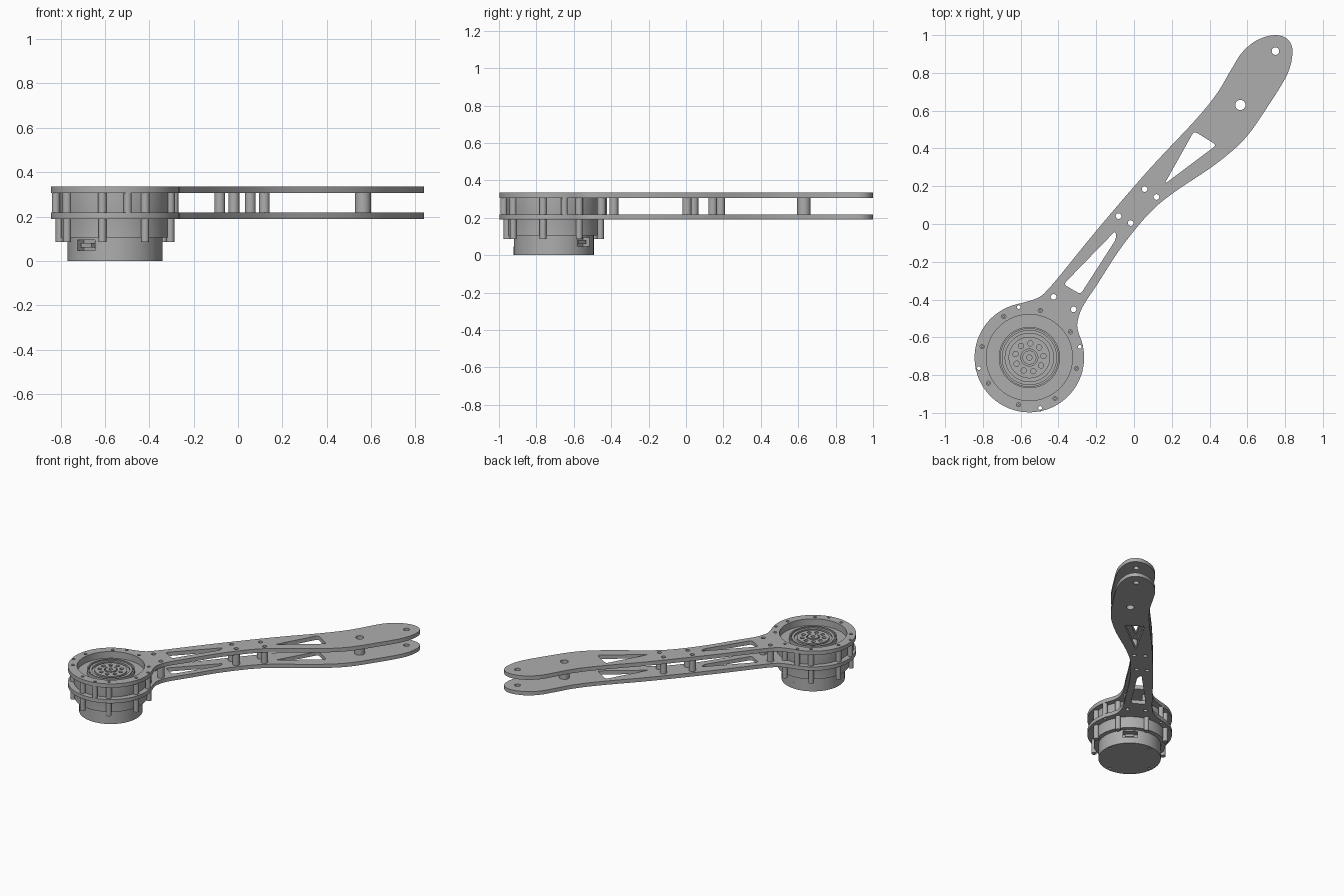
import bpy
import bmesh
from math import cos, sin, pi, radians
from mathutils import Vector, Matrix

cube = bpy.data.objects.get("Cube")
if cube:
    bpy.data.objects.remove(cube)

metal = bpy.data.materials.new("grey metal")
metal.use_nodes = True
grey = (0.42, 0.42, 0.42, 1)
metal.diffuse_color = grey
metal.node_tree.nodes["Principled BSDF"].inputs["Base Color"].default_value = grey

HUB = Vector((-0.554, -0.707))
ARM_ANGLE = radians(51)
LOW, LOW_TOP, HIGH, HIGH_TOP = 0.19, 0.218, 0.306, 0.335


def polar(radius, angle, centre=HUB):
    return centre + radius * Vector((cos(angle), sin(angle)))


def circle(centre, radius, sides=24):
    return [polar(radius, 2 * pi * i / sides, centre) for i in range(sides)]


def ring_points(radius, count, start):
    return [polar(radius, radians(start) + 2 * pi * i / count) for i in range(count)]


def finish(name, mesh):
    mesh.materials.clear()
    mesh.materials.append(metal)
    obj = bpy.data.objects.new(name, mesh)
    bpy.context.collection.objects.link(obj)
    bpy.ops.object.select_all(action="DESELECT")
    obj.select_set(True)
    bpy.context.view_layer.objects.active = obj
    bpy.ops.object.shade_smooth_by_angle(angle=radians(35))
    return obj


def extrude(name, loops, bottom, top):
    """Fill the first loop, leave the other loops as holes, give it height."""
    curve = bpy.data.curves.new(name + " outline", "CURVE")
    curve.dimensions = "2D"
    curve.fill_mode = "BOTH"
    curve.extrude = (top - bottom) / 2
    for loop in loops:
        spline = curve.splines.new("POLY")
        spline.points.add(len(loop) - 1)
        for point, co in zip(spline.points, loop):
            point.co = (co.x, co.y, 0, 1)
        spline.use_cyclic_u = True
    temp = bpy.data.objects.new(name + " outline", curve)
    bpy.context.collection.objects.link(temp)
    graph = bpy.context.evaluated_depsgraph_get()
    mesh = bpy.data.meshes.new_from_object(temp.evaluated_get(graph))
    bpy.data.objects.remove(temp)
    bm = bmesh.new()
    bm.from_mesh(mesh)
    bmesh.ops.remove_doubles(bm, verts=bm.verts, dist=0.00001)
    bmesh.ops.translate(bm, verts=bm.verts, vec=(0, 0, (top + bottom) / 2))
    bmesh.ops.recalc_face_normals(bm, faces=bm.faces)
    bm.to_mesh(mesh)
    bm.free()
    return finish(name, mesh)


def lathe(name, profile, sides=96):
    bm = bmesh.new()
    verts = [bm.verts.new((r, 0, z)) for r, z in profile]
    edges = [bm.edges.new(pair) for pair in zip(verts, verts[1:])]
    bmesh.ops.spin(bm, geom=verts + edges, axis=(0, 0, 1), cent=(0, 0, 0),
                   angle=2 * pi, steps=sides, use_merge=True)
    bmesh.ops.remove_doubles(bm, verts=bm.verts, dist=0.0001)
    bmesh.ops.recalc_face_normals(bm, faces=bm.faces)
    bmesh.ops.translate(bm, verts=bm.verts, vec=HUB.to_3d())
    mesh = bpy.data.meshes.new(name)
    bm.to_mesh(mesh)
    bm.free()
    return finish(name, mesh)


def smooth_path(points, steps=6):
    """Run a smooth path through all points but the two end guides."""
    path = []
    for a, b, c, d in zip(points, points[1:], points[2:], points[3:]):
        for i in range(steps):
            t = i / steps
            path.append(0.5 * (2 * b + (c - a) * t + (2 * a - 5 * b + 4 * c - d) * t ** 2
                               + (3 * b - a - 3 * c + d) * t ** 3))
    return path


def rounded(corners, radius=0.02, steps=6):
    loop = []
    for i, corner in enumerate(corners):
        start = corner + (corners[i - 1] - corner).normalized() * radius
        end = corner + (corners[(i + 1) % len(corners)] - corner).normalized() * radius
        for k in range(steps + 1):
            t = k / steps
            loop.append(start * (1 - t) ** 2 + corner * 2 * t * (1 - t) + end * t ** 2)
    return loop


def vectors(pairs):
    return [Vector(p) for p in pairs]


# Arm outline: hub arc, then up the right edge, round the tip and back
arc = [polar(0.29, radians(a)) for a in range(105, 386, 4)]
edge = vectors([
    (-0.3, -0.525), (-0.272, -0.439), (-0.193, -0.317), (-0.066, -0.122),
    (0.082, 0.058), (0.214, 0.169), (0.426, 0.312), (0.585, 0.45), (0.706, 0.619),
    (0.812, 0.794), (0.839, 0.915), (0.812, 0.979), (0.745, 1), (0.653, 0.974),
    (0.574, 0.91), (0.516, 0.82), (0.437, 0.688), (0.32, 0.545), (0.082, 0.291),
    (-0.183, -0.016), (-0.394, -0.275), (-0.458, -0.349), (-0.5, -0.386), (-0.56, -0.409)])
outline = arc[:-1] + smooth_path([arc[-2], arc[-1]] + edge + arc[:2])

# Openings shared by both plates
windows = [rounded(vectors([(0.318, 0.492), (0.437, 0.418), (0.16, 0.21)])),
           rounded(vectors([(-0.097, -0.035), (-0.095, -0.08), (-0.283, -0.372), (-0.373, -0.319)]))]
spacers = vectors([(0.056, 0.185), (0.119, 0.143), (-0.082, 0.042), (-0.018, 0.005),
                   (-0.426, -0.386), (-0.32, -0.452)])
pivot, tip = vectors([(0.563, 0.63), (0.749, 0.915)])
tube_spots = ring_points(0.273, 4, 12)
screw_spots = ring_points(0.256, 8, 32)
holes = windows + [circle(p, 0.015) for p in spacers]
holes += [circle(pivot, 0.027), circle(tip, 0.02)]
holes += [circle(p, 0.01, 16) for p in tube_spots]
hub_hole = circle(HUB, 0.228, 96)

extrude("lower_plate", [outline, hub_hole] + holes, LOW, LOW_TOP)
extrude("upper_plate", [outline, hub_hole] + holes
        + [circle(p, 0.011, 16) for p in screw_spots], HIGH, HIGH_TOP)

# Hollow spacers between the plates
for p in spacers:
    extrude("spacer", [circle(p, 0.024), circle(p, 0.015)], LOW_TOP, HIGH)
extrude("pivot_spacer", [circle(pivot, 0.036), circle(pivot, 0.027)], LOW_TOP, HIGH)
for p in tube_spots:
    extrude("hub_tube", [circle(p, 0.018), circle(p, 0.01)], LOW_TOP, HIGH)

# Screw bosses around the housing
for p in screw_spots:
    extrude("lower_boss", [circle(p, 0.018)], 0.085, LOW)
    extrude("upper_boss", [circle(p, 0.02)], LOW_TOP, HIGH)
    extrude("screw", [circle(p, 0.011, 16), circle(p, 0.005, 6)], HIGH, HIGH_TOP - 0.01)

# Motor housing with a recessed floor and a stepped rotor
lathe("motor_housing", [
    (0, 0.105), (0.245, 0.105), (0.245, 0.19), (0.25, 0.218), (0.25, 0.306), (0.228, 0.306),
    (0.228, 0.285), (0.162, 0.285), (0.162, 0.312), (0.153, 0.312), (0.153, 0.29),
    (0.146, 0.29), (0.146, 0.307), (0.128, 0.307), (0.128, 0.295), (0, 0.295)])
rotor_holes = [circle(p, 0.014, 16) for p in ring_points(0.075, 9, 86)]
extrude("rotor_face", [circle(HUB, 0.11, 64), circle(HUB, 0.045, 32)] + rotor_holes, 0.295, 0.307)
extrude("rotor_bolts", [circle(HUB, 0.037, 32), circle(HUB, 0.014)], 0.295, 0.31)

# Motor base: the middle layer has two connector notches along the arm line
BASE = 0.214
base = circle(HUB, BASE, 96)
axis = polar(1, ARM_ANGLE, Vector((0, 0)))
side = Vector((-axis.y, axis.x))
notched = []
for sign in (1, -1):
    a, s = axis * sign, side * sign
    notch = [HUB + a * x + s * y for x, y in ((0.206, -0.05), (0.16, -0.05), (0.16, 0.05), (0.206, 0.05))]
    centre = ARM_ANGLE + (0 if sign > 0 else pi)
    notched += notch + [polar(BASE, centre + 0.26 + (pi - 0.52) * i / 40) for i in range(41)]
extrude("base_cap", [base] + [circle(p, 0.01, 12) for p in ring_points(0.19, 4, 6)], 0, 0.01)
extrude("base_lower", [base], 0.01, 0.047)
extrude("base_notched", [notched], 0.047, 0.095)
extrude("base_upper", [base], 0.095, 0.106)
for sign in (1, -1):
    corners = ((0.15, -0.035), (0.2, -0.035), (0.2, 0.025), (0.15, 0.025))
    block = [HUB + sign * (axis * x + side * y) for x, y in corners]
    extrude("connector", [block], 0.06, 0.08)
